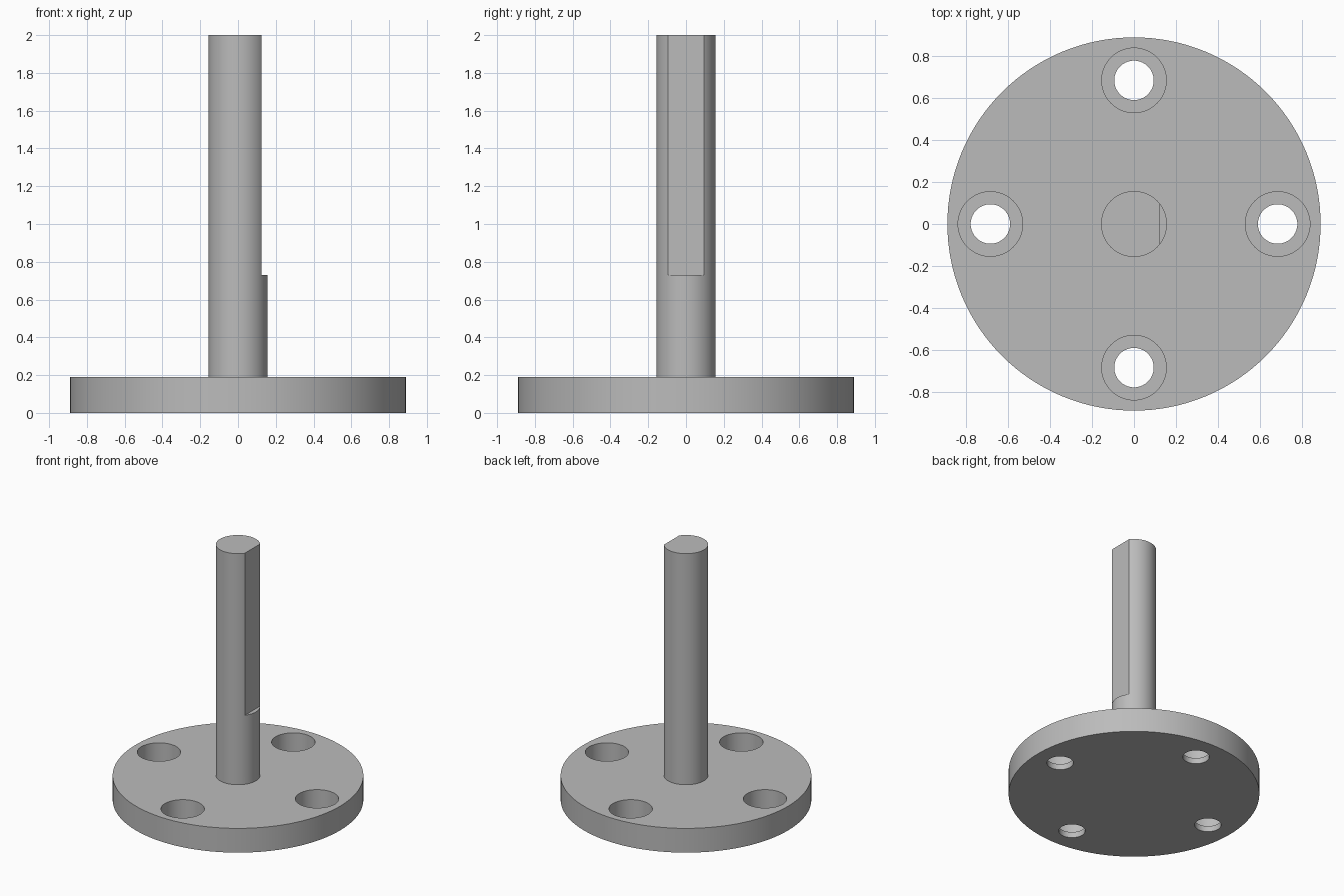
import bpy
import math

if "Cube" in bpy.data.objects:
    bpy.data.objects.remove(bpy.data.objects["Cube"], do_unlink=True)

PLATE_R, PLATE_H = 0.89, 0.19
SHAFT_R, FLAT_X, FLAT_Z = 0.157, 0.125, 0.73
BOLT_CIRCLE, HOLE_R, BORE_R, BORE_FLOOR = 0.685, 0.094, 0.154, 0.045

steel = bpy.data.materials.new("grey steel")
steel.use_nodes = True
grey = (0.5, 0.5, 0.5, 1)
steel.diffuse_color = grey
steel.node_tree.nodes["Principled BSDF"].inputs["Base Color"].default_value = grey


def cylinder(name, radius, bottom, top, x=0, y=0, sides=64):
    bpy.ops.mesh.primitive_cylinder_add(vertices=sides, radius=radius, depth=top - bottom,
                                        location=(x, y, (top + bottom) / 2))
    obj = bpy.context.object
    obj.name = name
    obj.data.materials.append(steel)
    return obj


def cut(target, cutter):
    """Subtract the cutter from the target, then discard it."""
    cutter.hide_render = True
    mod = target.modifiers.new("cut", 'BOOLEAN')
    mod.operation, mod.solver, mod.object = 'DIFFERENCE', 'EXACT', cutter
    bpy.context.view_layer.objects.active = target
    bpy.ops.object.modifier_apply(modifier=mod.name)
    bpy.data.objects.remove(cutter, do_unlink=True)


def smooth(obj):
    bpy.ops.object.select_all(action='DESELECT')
    obj.select_set(True)
    bpy.context.view_layer.objects.active = obj
    bpy.ops.object.shade_smooth_by_angle(angle=math.radians(30))


# Round base plate with four counterbored bolt holes
plate = cylinder("base_plate", PLATE_R, 0, PLATE_H, sides=128)
for i in range(4):
    angle = i * math.pi / 2
    x, y = BOLT_CIRCLE * math.cos(angle), BOLT_CIRCLE * math.sin(angle)
    cut(plate, cylinder("bolt_hole_cutter", HOLE_R, -0.1, PLATE_H + 0.1, x, y))
    cut(plate, cylinder("counterbore_cutter", BORE_R, BORE_FLOOR, PLATE_H + 0.1, x, y))
smooth(plate)

# Shaft with a flat milled along its upper length on the +x side
shaft = cylinder("shaft", SHAFT_R, PLATE_H / 2, 2)
bpy.ops.mesh.primitive_cube_add(size=2, location=(FLAT_X + 1, 0, FLAT_Z + 1))
flat_cutter = bpy.context.object
flat_cutter.name = "flat_cutter"
flat_cutter.scale.z = 1.5
flat_cutter.location.z = FLAT_Z + 1.5
flat_cutter.data.materials.append(steel)
cut(shaft, flat_cutter)
smooth(shaft)
